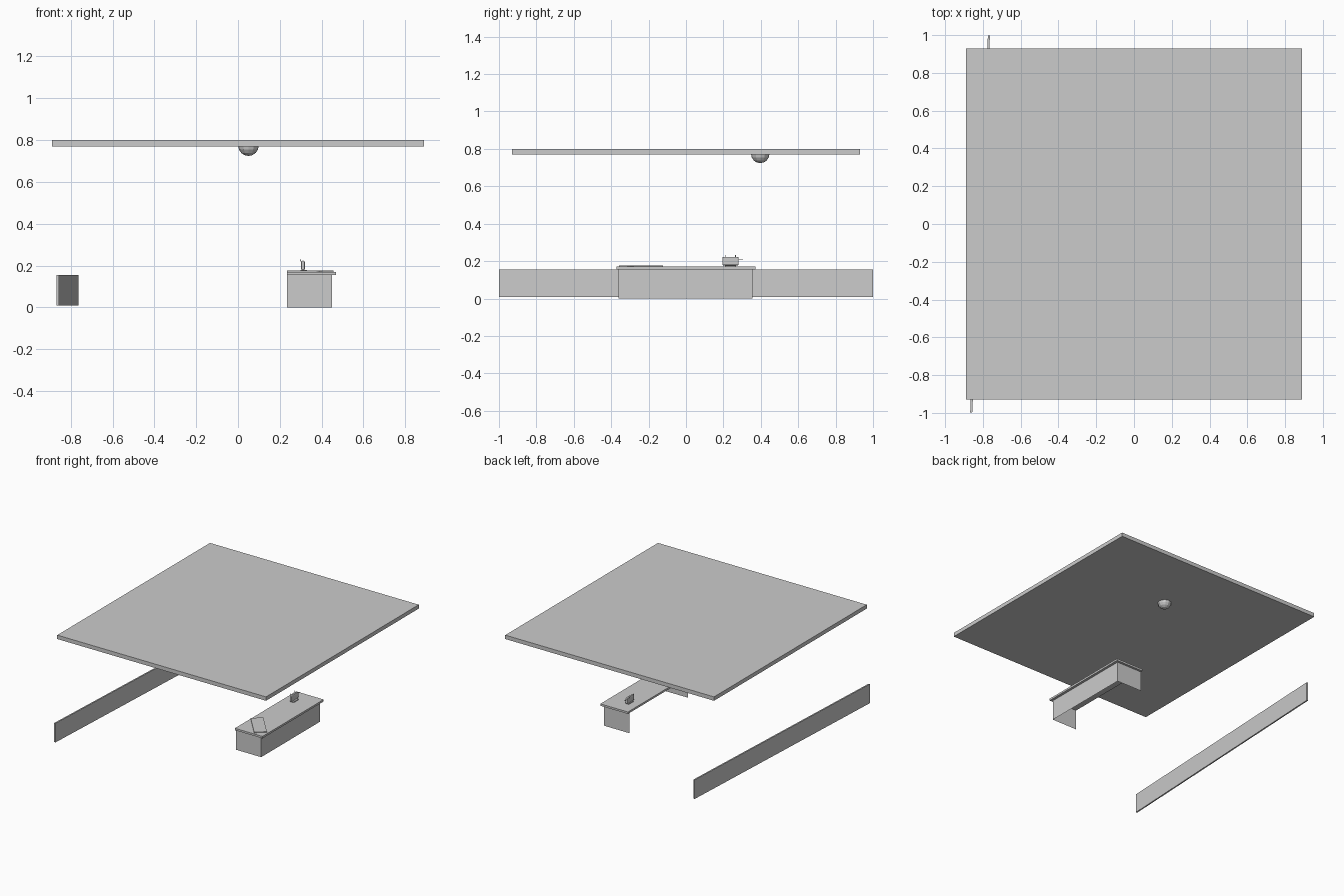
import bpy, bmesh, math
from mathutils import Matrix

cube = bpy.data.objects.get("Cube")
if cube:
    bpy.data.objects.remove(cube, do_unlink=True)

GREY = (0.6, 0.6, 0.6, 1)
plain_grey = bpy.data.materials.new("plain_grey")
plain_grey.use_nodes = True
plain_grey.diffuse_color = GREY
plain_grey.node_tree.nodes["Principled BSDF"].inputs["Base Color"].default_value = GREY


def finish(name, bm):
    mesh = bpy.data.meshes.new(name)
    bm.to_mesh(mesh)
    bm.free()
    obj = bpy.data.objects.new(name, mesh)
    obj.data.materials.append(plain_grey)
    bpy.context.collection.objects.link(obj)
    return obj


def box(name, center, size, turn=0):
    bm = bmesh.new()
    bmesh.ops.create_cube(bm, size=1)
    bmesh.ops.scale(bm, vec=size, verts=bm.verts)
    obj = finish(name, bm)
    obj.location = center
    obj.rotation_euler.z = turn
    return obj


def tube(name, points, radius):
    curve = bpy.data.curves.new(name, "CURVE")
    curve.dimensions = "3D"
    curve.bevel_depth = radius
    curve.bevel_resolution = 1
    curve.use_fill_caps = True
    spline = curve.splines.new("POLY")
    spline.points.add(len(points) - 1)
    for point, co in zip(spline.points, points):
        point.co = (*co, 1)
    obj = bpy.data.objects.new(name, curve)
    curve.materials.append(plain_grey)
    bpy.context.collection.objects.link(obj)


# Ceiling and the long, slightly angled wall
box("ceiling", (0, 0, 0.785), (1.78, 1.86, 0.03))
box("low_wall", (-0.815, 0, 0.082), (0.011, 2.0, 0.147), -0.047)

# Counter: three thin panels, open at the staff side, under an overhanging top
bm = bmesh.new()
path = [(0.235, -0.36), (0.45, -0.36), (0.45, 0.355), (0.235, 0.355)]
columns = [[bm.verts.new((x, y, z)) for z in (0, 0.156)] for x, y in path]
for a, b in zip(columns, columns[1:]):
    bm.faces.new((a[0], b[0], b[1], a[1]))
finish("counter_panels", bm)
box("counter_top", (0.352, 0, 0.1625), (0.235, 0.745, 0.015))
box("counter_mat", (0.345, -0.24, 0.1725), (0.235, 0.09, 0.006), -math.radians(49))

# Small upright device with a foot, two prongs and a side knob
body = box("device_body", (0.311, 0.238, 0.2), (0.018, 0.088, 0.046))
bevel = body.modifiers.new("rounding", "BEVEL")
bevel.width = 0.007
bevel.segments = 2
box("device_foot", (0.315, 0.238, 0.174), (0.03, 0.06, 0.007))
for i, y in enumerate((0.21, 0.265)):
    tube(f"device_prong_{i + 1}",
         [(0.308, y, 0.218), (0.3, y, 0.222), (0.297, y, 0.232)], 0.002)
tube("device_knob", [(0.311, 0.28, 0.21), (0.311, 0.304, 0.21)], 0.003)

# Faceted ceiling dome: lower half of a sphere
bm = bmesh.new()
bmesh.ops.create_uvsphere(bm, u_segments=12, v_segments=8, radius=0.049)
bmesh.ops.bisect_plane(bm, geom=bm.verts[:] + bm.edges[:] + bm.faces[:],
                       plane_co=(0, 0, 0), plane_no=(0, 0, 1), clear_outer=True)
bmesh.ops.transform(bm, matrix=Matrix.Translation((0.05, 0.397, 0.773)), verts=bm.verts)
finish("ceiling_dome", bm)
